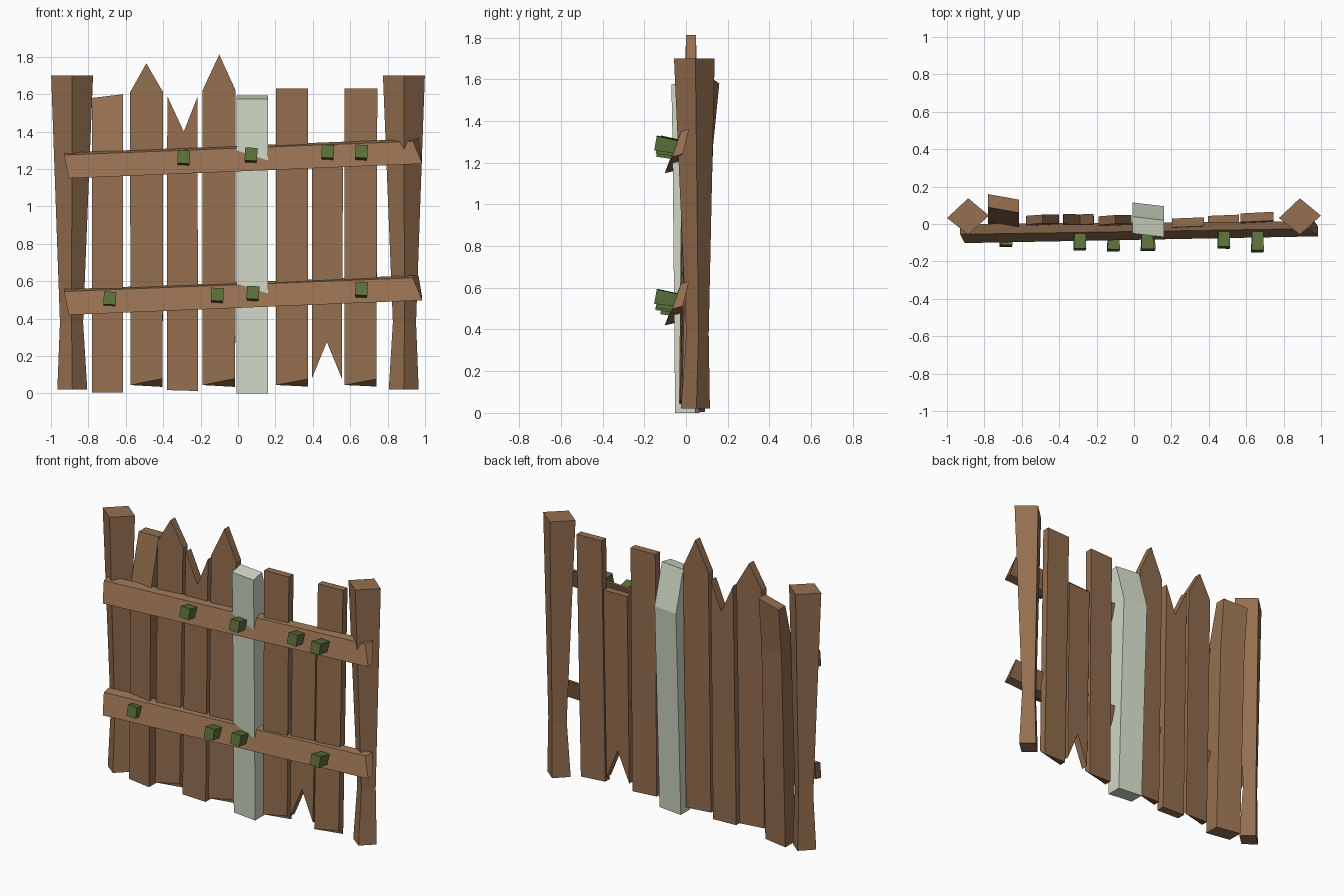
import bpy, bmesh, math
from mathutils import Vector, Matrix

if "Cube" in bpy.data.objects:
    bpy.data.objects.remove(bpy.data.objects["Cube"])


def mat(name, col):
    m = bpy.data.materials.new(name)
    m.diffuse_color = (*col, 1)
    m.use_nodes = True
    m.node_tree.nodes["Principled BSDF"].inputs["Base Color"].default_value = m.diffuse_color
    return m


BROWN = mat("brown_wood", (0.30, 0.160, 0.080))
PALE = mat("pale_wood", (0.63, 0.69, 0.56))
GREEN = mat("green_peg", (0.107, 0.165, 0.045))


def finish(bm, name, material):
    bmesh.ops.recalc_face_normals(bm, faces=bm.faces)
    me = bpy.data.meshes.new(name)
    bm.to_mesh(me)
    bm.free()
    me.materials.append(material)
    ob = bpy.data.objects.new(name, me)
    bpy.context.collection.objects.link(ob)
    return ob


def loft(name, rings, material):
    """Join equal-length rings of points and cap both ends."""
    bm = bmesh.new()
    vr = [[bm.verts.new(p) for p in r] for r in rings]
    n = len(vr[0])
    for a, b in zip(vr, vr[1:]):
        for i in range(n):
            bm.faces.new((a[i], a[(i + 1) % n], b[(i + 1) % n], b[i]))
    bm.faces.new(vr[0])
    bm.faces.new(vr[-1])
    return finish(bm, name, material)


def board(name, outline, y0, y1, thick=0.047, yaw=0.0, chip=0.0):
    """Flat plank: xz outline, leaning from y0 (bottom) to y1 (top)."""
    cx = sum(p[0] for p in outline) / len(outline)
    xmax = max(p[0] for p in outline)
    rings = []
    for back in (0, 1):
        ring = []
        for x, z in outline:
            y = y0 + (y1 - y0) * z / 1.6 + (x - cx) * yaw + back * thick
            # chipped lower front corner
            dz = chip if (not back and z < 0.2 and x > xmax - 0.02) else 0
            ring.append((x, y, z + dz))
        rings.append(ring)
    return loft(name, rings, BROWN)


# Posts: square columns set diagonally, pinched near the foot
for side, label in ((-1, "left"), (1, "right")):
    rings = []
    for z, r, cx, cy in ((0.02, 0.08, 0.886, 0.045), (0.38, 0.062, 0.89, 0.055),
                         (1.70, 0.112, 0.887, 0.04)):
        ry = r * 0.87
        rings.append([(side * cx - r, cy - 0.008, z), (side * cx, cy - ry, z),
                      (side * cx + r, cy + 0.005, z), (side * cx, cy + ry, z)])
    loft(label + "_post", rings, BROWN)

# Thin planks: pointed, split and square-topped
board("pointed_plank_a", [(-0.575, 0.045), (-0.403, 0.035), (-0.40, 1.61), (-0.49, 1.765),
                          (-0.577, 1.61)], -0.03, 0.0, yaw=0.04, chip=0.045)
board("split_top_plank", [(-0.38, 0.018), (-0.213, 0.013), (-0.217, 1.585), (-0.29, 1.40),
                          (-0.378, 1.59)], -0.03, 0.0, 0.055)
board("pointed_plank_b", [(-0.19, 0.045), (-0.015, 0.035), (-0.013, 1.62), (-0.10, 1.812),
                          (-0.19, 1.62)], -0.03, -0.003, yaw=0.04, chip=0.045)
board("square_plank_a", [(0.202, 0.045), (0.373, 0.037), (0.375, 1.63), (0.202, 1.63)],
      -0.03, -0.015, yaw=0.04, chip=0.04)
board("split_foot_plank", [(0.395, 0.08), (0.475, 0.275), (0.555, 0.08), (0.562, 1.31),
                           (0.395, 1.31)], -0.025, 0.005, yaw=0.04)
board("square_plank_b", [(0.57, 0.045), (0.74, 0.037), (0.745, 1.63), (0.57, 1.63)],
      -0.025, 0.013, yaw=0.05, chip=0.04)


# Thick planks, bent near the top: sections of (z, front y, back y)
def thick_board(name, x0, x1, sections, yaw, slope, material):
    w = (x1 - x0) / 2
    rings = [[(x0, f - w * yaw, z - s), (x1, f + w * yaw, z + s),
              (x1, b + w * yaw, z + s), (x0, b - w * yaw, z - s)]
             for (z, f, b), s in zip(sections, (0, 0, slope))]
    return loft(name, rings, material)


thick_board("bent_plank", -0.78, -0.615,
            [(0.005, -0.025, 0.075), (1.28, -0.005, 0.115), (1.59, 0.075, 0.145)],
            -0.18, 0.01, BROWN)
pale = thick_board("pale_plank", -0.008, 0.16,
                   [(0.0, -0.042, 0.055), (1.33, -0.055, 0.105), (1.575, -0.06, 0.03)],
                   -0.12, 0.0, PALE)
# raised rear edge of the pale plank's top
for v in pale.data.vertices:
    if v.co.z > 1.5 and v.co.y > -0.02:
        v.co.z = 1.592

# Rails: leaning bars climbing to the right
for label, dz in (("upper_rail", 0.0), ("lower_rail", -0.73)):
    left = [(-0.905, -0.102, 1.15), (-0.93, -0.055, 1.275),
            (-0.93, 0.0, 1.287), (-0.905, -0.047, 1.162)]
    right = [(0.985, -0.066, 1.228), (0.935, -0.025, 1.348),
             (0.965, 0.015, 1.362), (0.985, -0.015, 1.242)]
    loft(label, [[(x, y, z + dz) for x, y, z in r] for r in (left, right)], BROWN)

# Pegs: small tapered blocks driven in square to the rails
pegs = [(-0.29, -0.137, 1.255), (0.07, -0.14, 1.27), (0.48, -0.127, 1.285), (0.66, -0.147, 1.285),
        (-0.685, -0.118, 0.50), (-0.11, -0.142, 0.52), (0.08, -0.14, 0.53), (0.66, -0.147, 0.55)]
for i, (x, yf, z) in enumerate(pegs):
    bm = bmesh.new()
    bmesh.ops.create_cube(bm, size=1)
    depth = 0.11
    for v in bm.verts:
        k = 0.066 if v.co.y < 0 else 0.058
        v.co = Vector((v.co.x * k, v.co.y * depth, v.co.z * k * 1.06))
    rot = Matrix.Rotation(math.radians(-10), 4, 'X') @ Matrix.Rotation(math.radians(3), 4, 'Y')
    bm.transform(Matrix.Translation((x, yf + depth / 2, z)) @ rot)
    finish(bm, "peg_%d" % (i + 1), GREEN)
